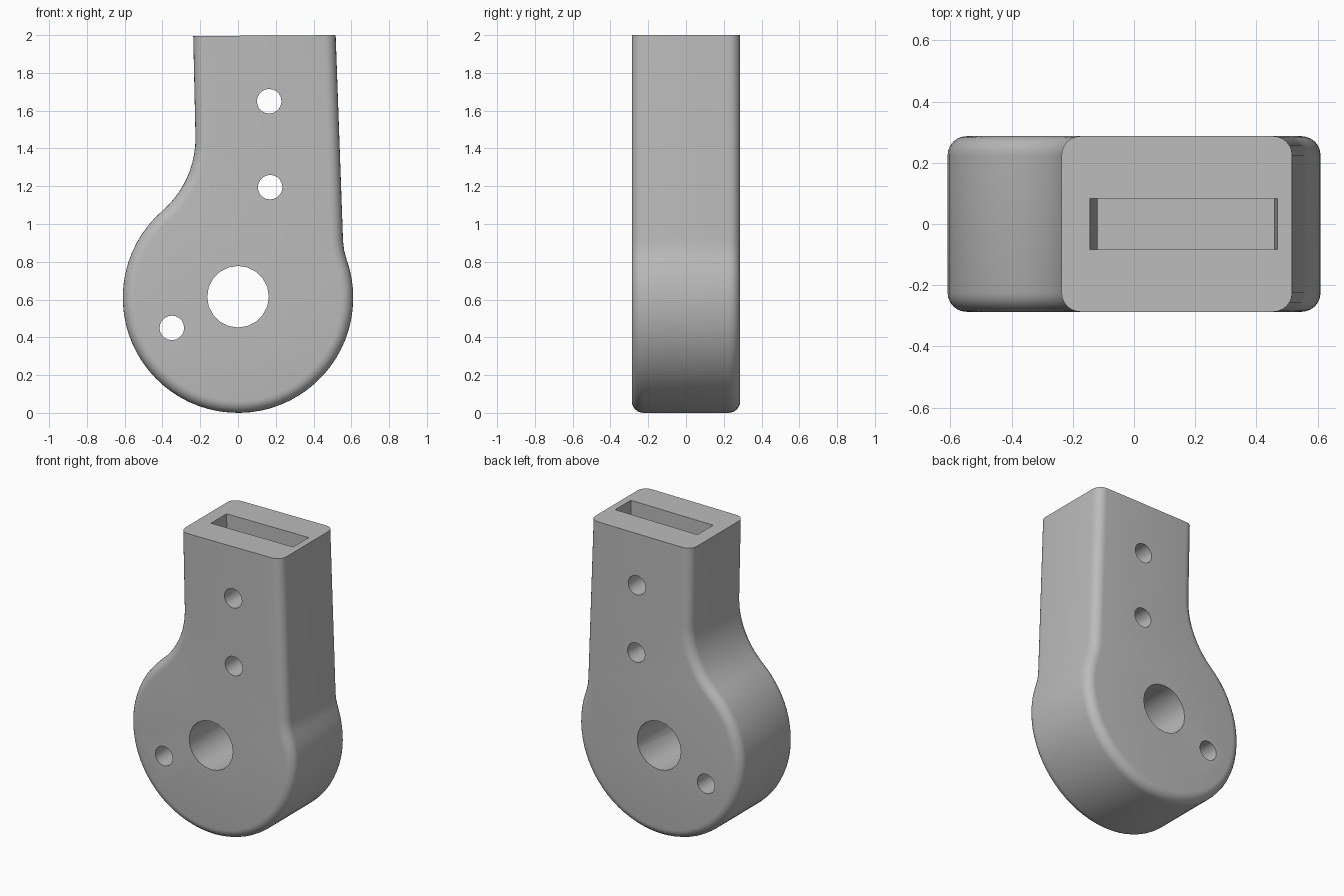
import bpy, bmesh
from math import sin, cos, pi, radians
from mathutils import Vector

cube = bpy.data.objects.get("Cube")
if cube:
    bpy.data.objects.remove(cube)

HALF, EDGE = 0.287, 0.062      # half thickness, rounded edge radius
HUB = Vector((0, 0.61))        # centre of the round end, in x and z
R = 0.61

grey = bpy.data.materials.new("plain grey")
grey.use_nodes = True
grey.diffuse_color = (0.5, 0.5, 0.5, 1)
grey.node_tree.nodes["Principled BSDF"].inputs["Base Color"].default_value = (0.5, 0.5, 0.5, 1)


def arc(centre, radius, start, end, steps):
    """Points on an arc, angles in degrees."""
    angles = [radians(start + (end - start) * i / steps) for i in range(steps + 1)]
    return [Vector((centre[0] + radius * cos(a), centre[1] + radius * sin(a))) for a in angles]


def prism(name, outline, y0, y1):
    """Extrude an x-z outline along y."""
    bm = bmesh.new()
    face = bm.faces.new([bm.verts.new((p[0], y0, p[1])) for p in outline])
    out = bmesh.ops.extrude_face_region(bm, geom=[face])
    verts = [g for g in out["geom"] if isinstance(g, bmesh.types.BMVert)]
    bmesh.ops.translate(bm, vec=(0, y1 - y0, 0), verts=verts)
    bmesh.ops.recalc_face_normals(bm, faces=bm.faces)
    mesh = bpy.data.meshes.new(name)
    bm.to_mesh(mesh)
    bm.free()
    obj = bpy.data.objects.new(name, mesh)
    bpy.context.collection.objects.link(obj)
    mesh.materials.append(grey)
    return obj


# Body outline: straight sides blended into the round end
outline = [Vector((-0.237, 1.995))]
outline += arc((-0.735, 1.455), 0.51, 0, -49, 10)
outline += arc(HUB, R, 131, 380, 48)[1:]
outline += [Vector(p) for p in ((0.562, 0.86), (0.557, 0.9), (0.555, 0.94), (0.517, 2))]
body = prism("bracket_body", outline, -HALF, HALF)

# Round the front and back rims, leaving the top edges sharp
bm = bmesh.new()
bm.from_mesh(body.data)
rims = [e for e in bm.edges
        if abs(e.verts[0].co.y - e.verts[1].co.y) < 1e-4
        and min(v.co.z for v in e.verts) < 1.99]
bmesh.ops.bevel(bm, geom=rims, offset=EDGE, offset_type='OFFSET', segments=6,
                profile=0.5, affect='EDGES', clamp_overlap=False)
bm.to_mesh(body.data)
bm.free()

# Cutters: axle hole, pin hole, two screw holes and the tapered slot
holes = [("axle_hole", (0, 0.615), 0.163, 20), ("pin_hole", (-0.35, 0.45), 0.065, 20),
         ("lower_screw_hole", (0.17, 1.195), 0.065, 20),
         ("upper_screw_hole", (0.165, 1.65), 0.065, 20)]
cutters = [prism(name + "_cutter", arc(c, r, 0, 360, n)[:-1], -0.5, 0.5)
           for name, c, r, n in holes]
cutters.append(prism("slot_cutter",
                     [(-0.145, 2.05), (-0.117, 1.05), (0.46, 1.05), (0.47, 2.05)],
                     -0.083, 0.083))

bpy.context.view_layer.objects.active = body
for cutter in cutters:
    mod = body.modifiers.new(cutter.name, 'BOOLEAN')
    mod.operation = 'DIFFERENCE'
    mod.solver = 'EXACT'
    mod.object = cutter
    cutter.hide_render = True
    bpy.ops.object.modifier_apply(modifier=mod.name)
for cutter in cutters:
    bpy.data.objects.remove(cutter)

# Smooth the curves and keep the cut edges sharp
bpy.ops.object.select_all(action='DESELECT')
body.select_set(True)
bpy.ops.object.shade_smooth_by_angle(angle=radians(30))
